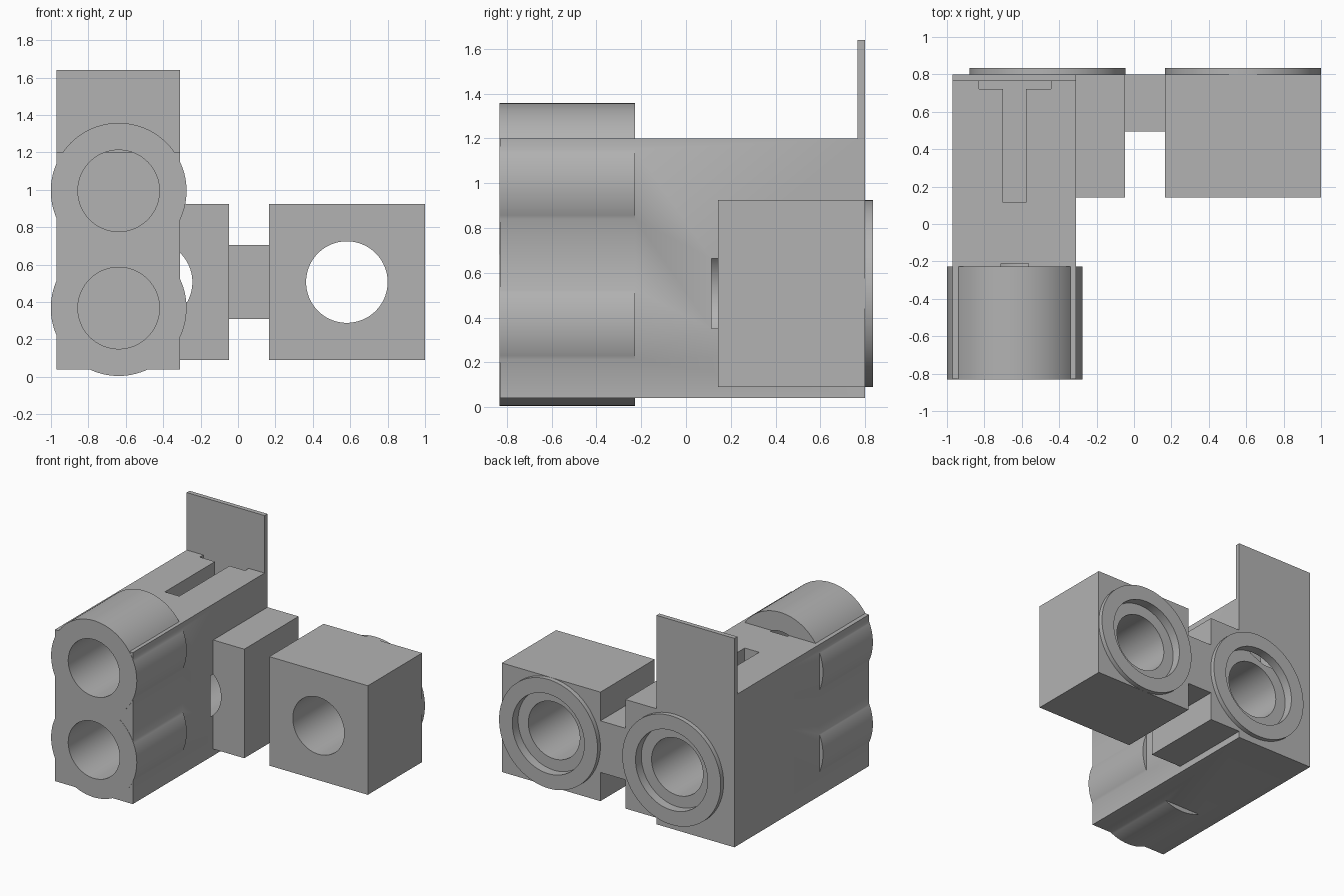
import bpy, math

cube = bpy.data.objects.get("Cube")
if cube:
    bpy.data.objects.remove(cube, do_unlink=True)

grey = bpy.data.materials.new("plain grey")
grey.use_nodes = True
colour = (0.45, 0.45, 0.45, 1)
grey.diffuse_color = colour
grey.node_tree.nodes["Principled BSDF"].inputs["Base Color"].default_value = colour


def box(name, x, y, z):
    """Box from (low, high) pairs."""
    bpy.ops.mesh.primitive_cube_add(size=1)
    ob = bpy.context.object
    ob.name = name
    ob.location = [(a + b) / 2 for a, b in (x, y, z)]
    ob.scale = [b - a for a, b in (x, y, z)]
    bpy.ops.object.transform_apply(location=True, rotation=True, scale=True)
    ob.data.materials.append(grey)
    return ob


def rod(name, x, z, r, y):
    """Cylinder lying along y."""
    bpy.ops.mesh.primitive_cylinder_add(
        vertices=96, radius=r, depth=y[1] - y[0],
        location=(x, (y[0] + y[1]) / 2, z), rotation=(math.pi / 2, 0, 0))
    ob = bpy.context.object
    ob.name = name
    bpy.ops.object.transform_apply(location=True, rotation=True, scale=True)
    ob.data.materials.append(grey)
    return ob


def combine(ob, tool, operation):
    mod = ob.modifiers.new(operation.lower(), 'BOOLEAN')
    mod.operation, mod.solver, mod.object = operation, 'EXACT', tool
    bpy.ops.object.select_all(action='DESELECT')
    bpy.context.view_layer.objects.active = ob
    ob.select_set(True)
    bpy.ops.object.modifier_apply(modifier=mod.name)
    bpy.data.objects.remove(tool, do_unlink=True)


BODY_X, MID_X = (-0.97, -0.31), -0.638
BACK, PLATE_FRONT, REAR = 0.8, 0.765, 0.835
BORE_R, SOCKET_Z = 0.218, 0.507
LEFT_X, RIGHT_X = 0.582, -0.462
BARREL_Z = (0.368, 0.995)

# Main housing with the upright back plate
body = box("main_housing", BODY_X, (-0.83, BACK), (0.04, 1.2))
combine(body, box("plate", BODY_X, (PLATE_FRONT, BACK), (1.0, 1.64)), 'UNION')

# Two front barrels, bulging out of the housing and bored from the front
for z in BARREL_Z:
    combine(body, rod("barrel", MID_X, z, 0.363, (-0.832, -0.228)), 'UNION')
for z in BARREL_Z:
    combine(body, rod("bore", MID_X, z, BORE_R, (-0.95, -0.212)), 'DIFFERENCE')

# T-shaped slot in the top, and the small notch behind the upper barrel
SLOT_X = (-0.7, -0.578)
combine(body, box("slot", SLOT_X, (0.115, 0.75), (0.75, 1.3)), 'DIFFERENCE')
combine(body, box("slot_head", (-0.83, -0.445), (0.722, PLATE_FRONT), (0.75, 1.3)), 'DIFFERENCE')
combine(body, box("notch", (-0.694, -0.582), (-0.228, -0.212), (1.0, 1.21)), 'DIFFERENCE')

# Side blocks and the bridge between them
BLOCK_Y, BLOCK_Z = (0.143, BACK), (0.09, 0.925)
inner = box("inner_block", (BODY_X[1], -0.047), BLOCK_Y, BLOCK_Z)
outer = box("outer_block", (0.165, 1.0), BLOCK_Y, BLOCK_Z)
bridge = box("bridge", (-0.047, 0.165), (0.495, BACK), (0.31, 0.705))

# Rear flanges around each socket
inner_flange = rod("inner_flange", RIGHT_X, SOCKET_Z, 0.417, (BACK, REAR))
outer_flange = rod("outer_flange", LEFT_X, SOCKET_Z, 0.417, (BACK, REAR))

# Stepped sockets cut from the rear
for x, start, parts in ((RIGHT_X, 0.113, (body, inner, inner_flange)),
                        (LEFT_X, 0.0, (outer, outer_flange))):
    for ob in parts:
        combine(ob, rod("bore", x, SOCKET_Z, BORE_R, (start, 0.95)), 'DIFFERENCE')
        combine(ob, rod("step", x, SOCKET_Z, 0.305, (PLATE_FRONT, 0.95)), 'DIFFERENCE')

for ob in (body, inner, outer, bridge, inner_flange, outer_flange):
    bpy.ops.object.select_all(action='DESELECT')
    bpy.context.view_layer.objects.active = ob
    ob.select_set(True)
    bpy.ops.object.shade_smooth_by_angle(angle=math.radians(30))
